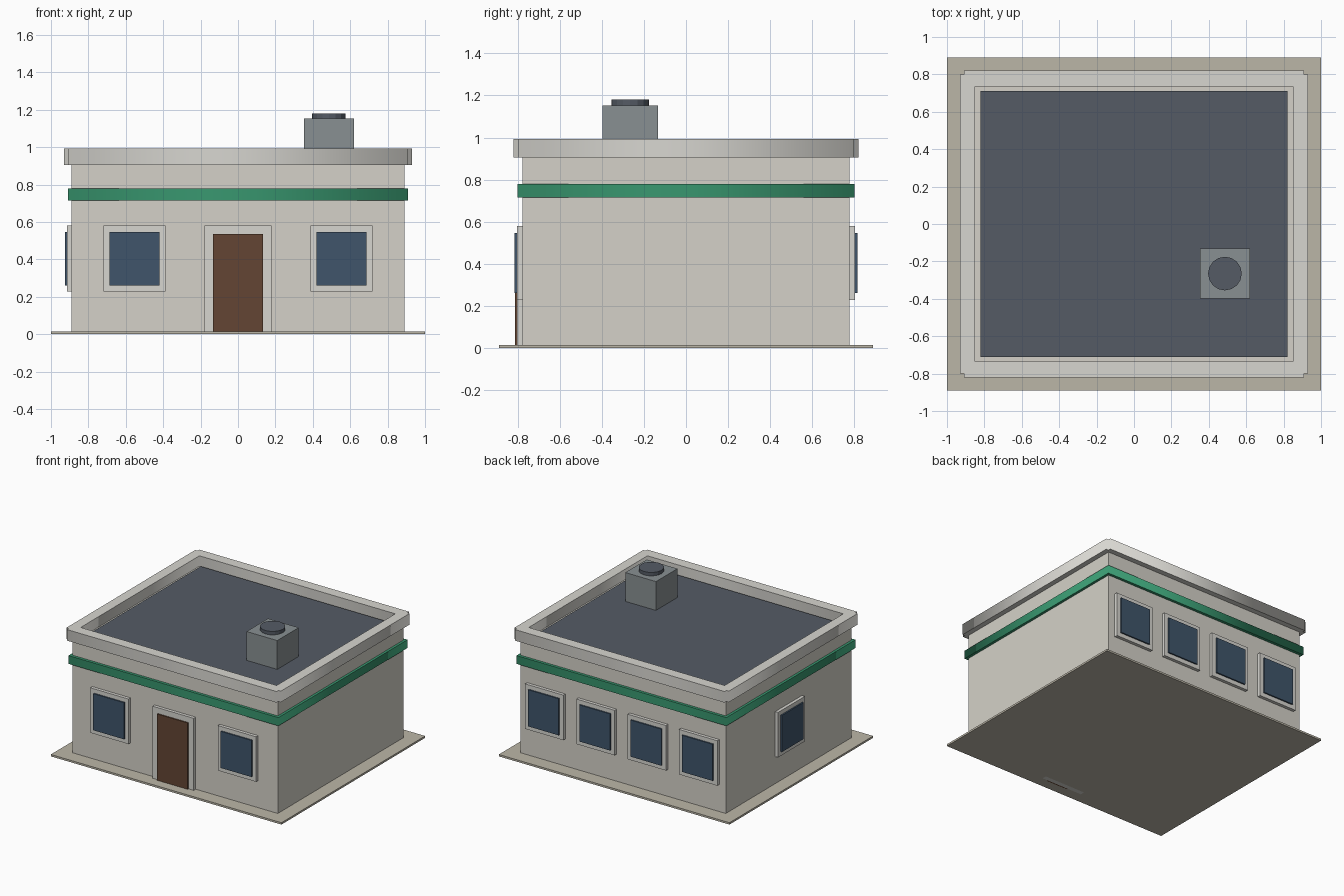
import bpy, bmesh
from mathutils import Matrix, Vector

if "Cube" in bpy.data.objects:
    bpy.data.objects.remove(bpy.data.objects["Cube"])


def material(name, rgb):
    m = bpy.data.materials.new(name)
    m.diffuse_color = (*rgb, 1)
    m.use_nodes = True
    m.node_tree.nodes["Principled BSDF"].inputs["Base Color"].default_value = m.diffuse_color
    return m


WALL = material("wall_paint", (0.66, 0.64, 0.58))
TRIM = material("trim_paint", (0.68, 0.67, 0.63))
PAVING = material("paving", (0.50, 0.47, 0.39))
GREEN = material("green_paint", (0.04, 0.31, 0.16))
ROOF = material("roofing", (0.09, 0.105, 0.13))
GLASS = material("glass", (0.05, 0.09, 0.145))
WOOD = material("wood", (0.125, 0.06, 0.033))
METAL = material("metal", (0.25, 0.28, 0.29))


def finish(name, bm, mat):
    me = bpy.data.meshes.new(name)
    bm.to_mesh(me)
    bm.free()
    me.materials.append(mat)
    ob = bpy.data.objects.new(name, me)
    bpy.context.collection.objects.link(ob)
    return ob


def box(name, lo, hi, mat, turn=Matrix()):
    lo, hi = Vector(lo), Vector(hi)
    bm = bmesh.new()
    bmesh.ops.create_cube(bm, size=1, matrix=turn @ Matrix.Translation((lo + hi) / 2)
                          @ Matrix.Diagonal((*(hi - lo), 1)))
    return finish(name, bm, mat)


def ring(name, outer, inner, z0, z1, mat):
    """Extruded outline with a hole."""
    cu = bpy.data.curves.new(name, 'CURVE')
    cu.dimensions = '2D'
    cu.fill_mode = 'BOTH'
    cu.extrude = (z1 - z0) / 2
    for pts in (outer, inner):
        sp = cu.splines.new('POLY')
        sp.points.add(len(pts) - 1)
        for p, (x, y) in zip(sp.points, pts):
            p.co = (x, y, 0, 1)
        sp.use_cyclic_u = True
    cu.materials.append(mat)
    ob = bpy.data.objects.new(name, cu)
    ob.location.z = (z0 + z1) / 2
    bpy.context.collection.objects.link(ob)


def rect(x, y):
    return [(-x, -y), (x, -y), (x, y), (-x, y)]


def notched(x, y, n):
    return [(-x + n, -y), (x - n, -y), (x - n, -y + n), (x, -y + n),
            (x, y - n), (x - n, y - n), (x - n, y), (-x + n, y),
            (-x + n, y - n), (-x, y - n), (-x, -y + n), (-x + n, -y + n)]


def opening(name, x, dist, angle, fw, fz, iw, iz, depth, mat):
    """Framed panel on a wall, laid out on the front and turned to its side."""
    turn = Matrix.Rotation(angle, 4, 'Z')
    box(name + "_frame", (x - fw, -dist - 0.025, fz[0]), (x + fw, -dist + 0.01, fz[1]), TRIM, turn)
    box(name + "_panel", (x - iw, -dist - depth, iz[0]), (x + iw, -dist, iz[1]), mat, turn)


# Ground slab and walls
box("base_slab", (-1, -0.89, 0), (1, 0.89, 0.015), PAVING)
box("walls", (-0.89, -0.778, 0.015), (0.89, 0.778, 0.91), WALL)

# Green band and parapet with notched corners
ring("green_band", rect(0.91, 0.80), rect(0.88, 0.77), 0.715, 0.78, GREEN)
ring("parapet", notched(0.93, 0.82, 0.022), rect(0.85, 0.735), 0.905, 0.992, TRIM)

# Roof deck
box("roof_deck", (-0.82, -0.71, 0.90), (0.82, 0.71, 0.927), ROOF)

# Rooftop vent with round cap
box("roof_vent", (0.353, -0.398, 0.92), (0.619, -0.132, 1.153), METAL)
bm = bmesh.new()
bmesh.ops.create_cone(bm, cap_ends=True, segments=16, radius1=0.09, radius2=0.09, depth=0.035,
                      matrix=Matrix.Translation((0.486, -0.265, 1.1625)))
finish("vent_cap", bm, ROOF)

# Door
opening("door", 0, 0.778, 0, 0.178, (0.0, 0.58), 0.133, (0.0, 0.535), 0.035, WOOD)

# Windows: two in front, four at the back, one on the left
PI = 3.14159265
windows = [("front_window", x, 0.778, 0) for x in (-0.553, 0.553)]
windows += [("back_window", x, 0.778, PI) for x in (-0.6675, -0.2225, 0.2225, 0.6675)]
windows += [("left_window", 0, 0.89, -PI / 2)]
for name, x, dist, angle in windows:
    opening(name, x, dist, angle, 0.166, (0.227, 0.58), 0.133, (0.26, 0.547), 0.036, GLASS)
